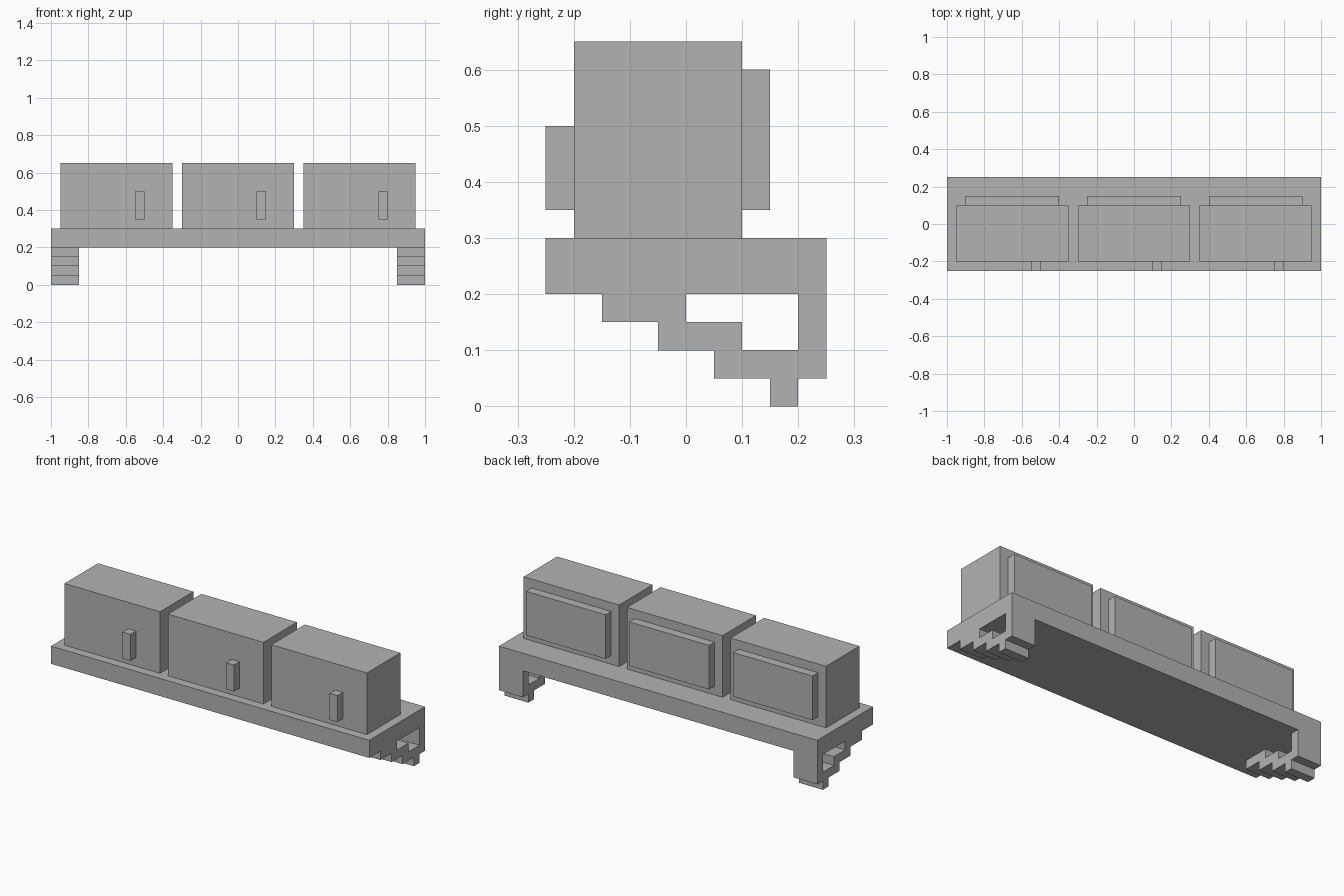
import bpy
import bmesh

cube = bpy.data.objects.get("Cube")
if cube:
    bpy.data.objects.remove(cube, do_unlink=True)

grey = bpy.data.materials.new("plain_grey")
grey.use_nodes = True
grey.diffuse_color = (0.45, 0.45, 0.45, 1)
grey.node_tree.nodes["Principled BSDF"].inputs["Base Color"].default_value = grey.diffuse_color


def prism(name, x0, x1, profile):
    """Extrude a (y, z) outline along x from x0 to x1."""
    bm = bmesh.new()
    face = bm.faces.new([bm.verts.new((x0, y, z)) for y, z in profile])
    side = bmesh.ops.extrude_face_region(bm, geom=[face])
    moved = [v for v in side["geom"] if isinstance(v, bmesh.types.BMVert)]
    bmesh.ops.translate(bm, verts=moved, vec=(x1 - x0, 0, 0))
    bmesh.ops.recalc_face_normals(bm, faces=bm.faces)
    mesh = bpy.data.meshes.new(name)
    bm.to_mesh(mesh)
    bm.free()
    mesh.materials.append(grey)
    obj = bpy.data.objects.new(name, mesh)
    bpy.context.collection.objects.link(obj)
    return obj


def box(name, x, y, z):
    """Box from (min, max) ranges on each axis."""
    return prism(name, *x, [(y[0], z[0]), (y[1], z[0]), (y[1], z[1]), (y[0], z[1])])


# Long deck
box("deck", (-1, 1), (-0.25, 0.25), (0.2, 0.3))

# Stepped legs with a rear post, open between the steps and the deck
leg_outline = [(-0.15, 0.2), (-0.15, 0.15), (-0.05, 0.15), (-0.05, 0.1),
               (0.05, 0.1), (0.05, 0.05), (0.15, 0.05), (0.15, 0),
               (0.2, 0), (0.2, 0.05), (0.25, 0.05), (0.25, 0.2),
               (0.2, 0.2), (0.2, 0.1), (0.1, 0.1), (0.1, 0.15),
               (0, 0.15), (0, 0.2)]
prism("right_leg", -1, -0.85, leg_outline)
prism("left_leg", 0.85, 1, leg_outline)

# Three cabinets, each with a front handle and a back panel
for side, cx in (("right", -0.65), ("middle", 0), ("left", 0.65)):
    box(side + "_cabinet", (cx - 0.3, cx + 0.3), (-0.2, 0.1), (0.3, 0.65))
    box(side + "_back_panel", (cx - 0.25, cx + 0.25), (0.1, 0.15), (0.35, 0.6))
    box(side + "_handle", (cx + 0.1, cx + 0.15), (-0.25, -0.2), (0.35, 0.5))
